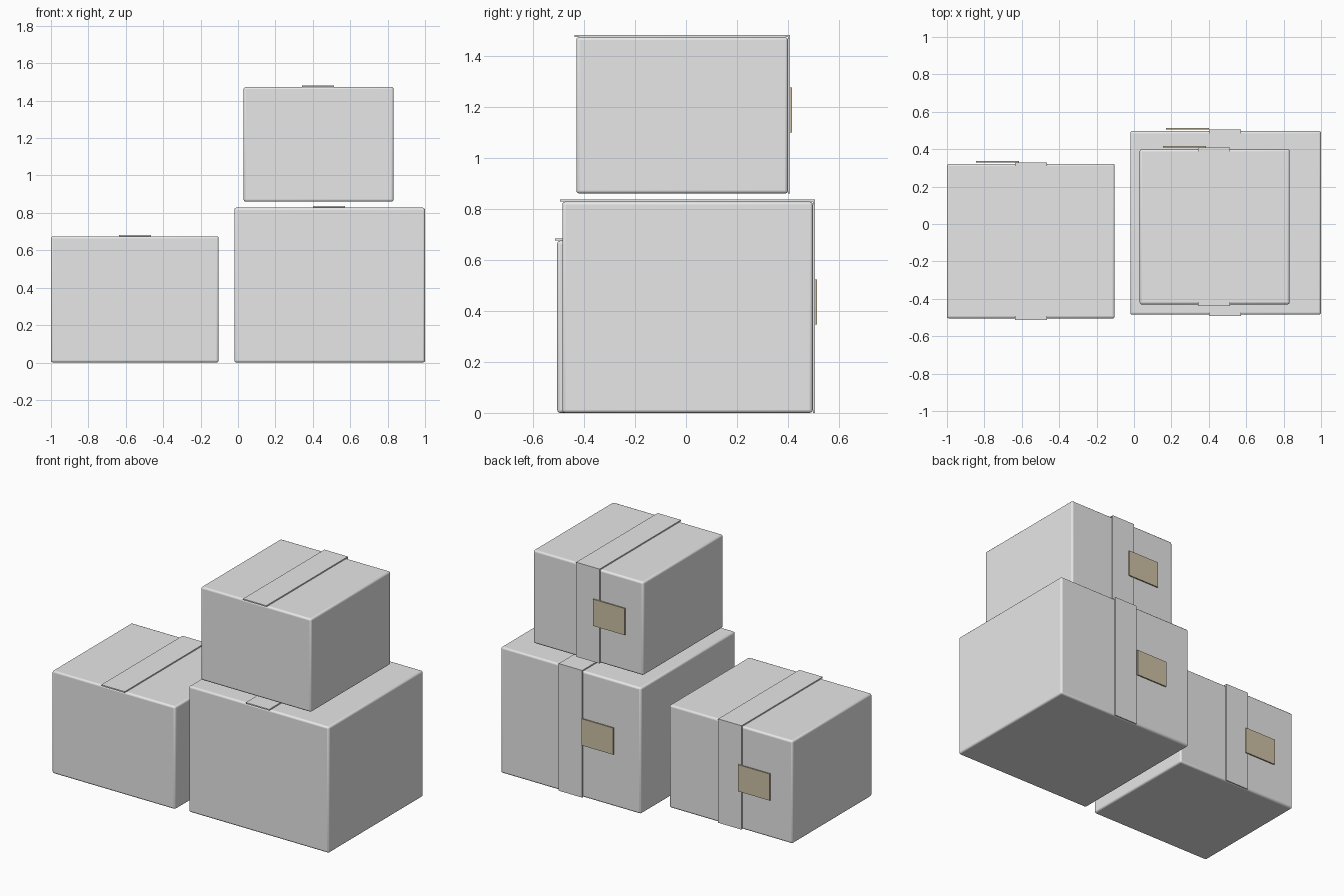
import bpy

if "Cube" in bpy.data.objects:
    bpy.data.objects.remove(bpy.data.objects["Cube"], do_unlink=True)


def make_material(name, color):
    mat = bpy.data.materials.new(name)
    mat.use_nodes = True
    mat.diffuse_color = color
    mat.node_tree.nodes["Principled BSDF"].inputs["Base Color"].default_value = color
    return mat


GREY = make_material("light grey card", (0.8, 0.8, 0.8, 1))
TAN = make_material("tan label", (0.62, 0.54, 0.38, 1))


def block(name, x, y, z, mat, bevel=0):
    """Box spanning the given (min, max) ranges, optionally with rounded edges."""
    bpy.ops.mesh.primitive_cube_add(size=1, location=[sum(r) / 2 for r in (x, y, z)])
    obj = bpy.context.object
    obj.name = name
    obj.scale = [r[1] - r[0] for r in (x, y, z)]
    bpy.ops.object.transform_apply(location=False, rotation=False, scale=True)
    obj.data.materials.append(mat)
    if bevel:
        mod = obj.modifiers.new("soft edges", "BEVEL")
        mod.width = bevel
        mod.segments = 3
        bpy.ops.object.shade_smooth_by_angle()
    return obj


TAPE_WIDTH, LABEL_WIDTH, LABEL_HEIGHT, THIN = 0.17, 0.23, 0.175, 0.008


def parcel(name, x, y, z, tape_x, label_x, label_z):
    block(name + "_box", x, y, z, GREY, 0.012)
    # tape over the top, folded down the back
    tape = (tape_x, tape_x + TAPE_WIDTH)
    back = y[1] + THIN
    block(name + "_top_tape", tape, (y[0] - THIN, back), (z[1], z[1] + THIN), GREY)
    block(name + "_back_tape", tape, (y[1], back), (z[0], z[1]), GREY)
    # address label overlapping the tape edge
    block(name + "_label", (label_x, label_x + LABEL_WIDTH), (back, back + THIN),
          (label_z, label_z + LABEL_HEIGHT), TAN)


parcel("low_right", (-1.0, -0.103), (-0.505, 0.322), (0, 0.675), -0.635, -0.845, 0.25)
parcel("large_left", (-0.02, 1.0), (-0.485, 0.497), (0, 0.828), 0.402, 0.17, 0.347)
parcel("upper", (0.03, 0.832), (-0.43, 0.4), (0.86, 1.473), 0.343, 0.155, 1.1)
